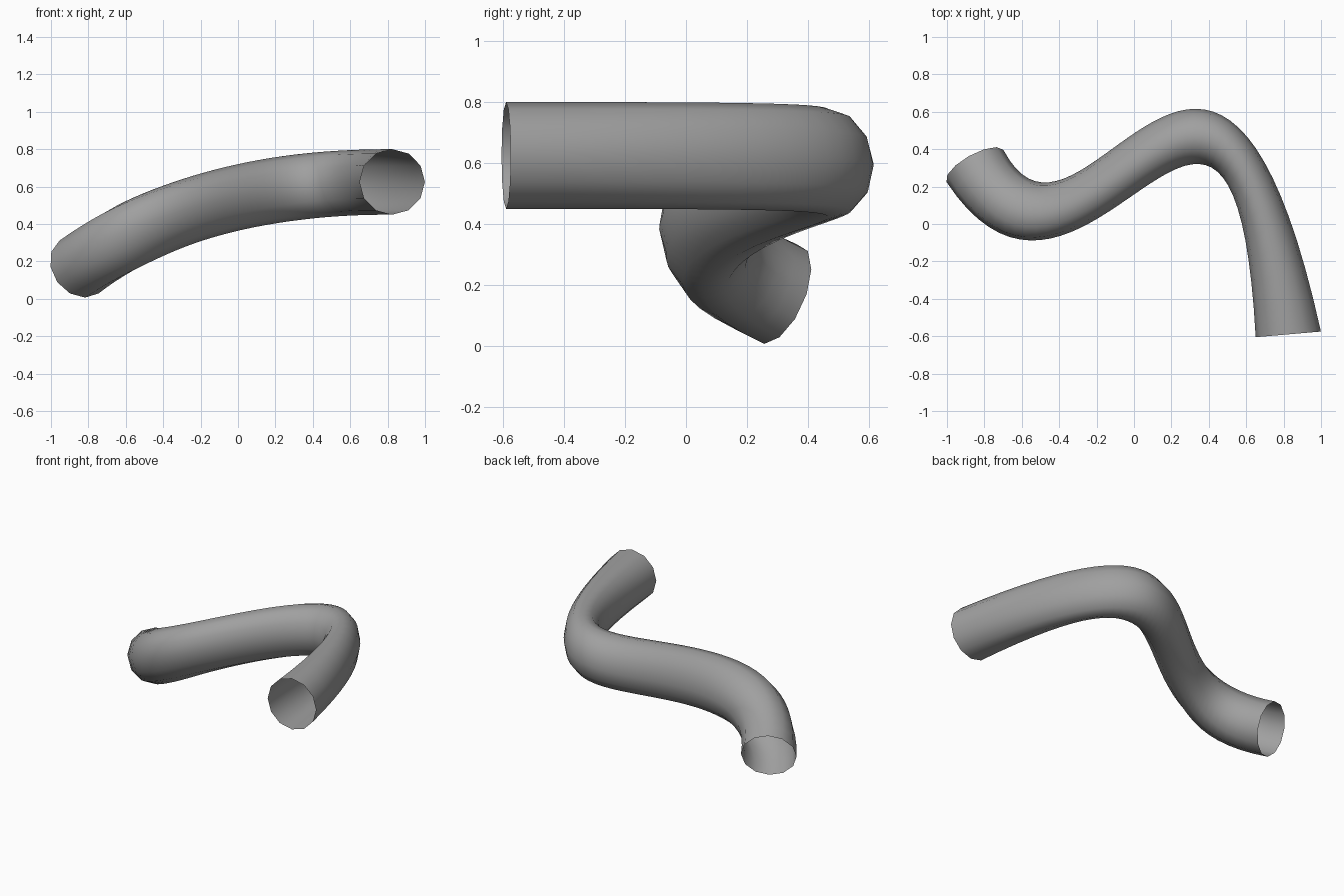
import bpy, bmesh, math
from mathutils import Vector

cube = bpy.data.objects.get("Cube")
if cube:
    bpy.data.objects.remove(cube, do_unlink=True)

SIDES, STEPS, RADIUS = 12, 40, 0.175

# Control points of the centre line, and of the sideways radius along it
PATH = [Vector(p) for p in ((-0.85, 0.31, 0.17), (-0.27, -0.65, 0.60),
                            (0.49, 1.735, 0.625), (0.825, -0.59, 0.625))]
SIDE = [Vector(p) for p in ((0.87, 0.49, 0), (-0.08, 1.46, 0),
                            (-0.23, 1.0, 0), (0.996, 0.086, 0))]


def bezier(p, t):
    s = 1 - t
    return p[0] * s**3 + p[1] * 3 * s * s * t + p[2] * 3 * s * t * t + p[3] * t**3


def tangent(p, t):
    s = 1 - t
    d = (p[1] - p[0]) * s * s + (p[2] - p[1]) * 2 * s * t + (p[3] - p[2]) * t * t
    return d.normalized()


# Grey material
grey = bpy.data.materials.new("grey")
grey.use_nodes = True
colour = (0.35, 0.35, 0.35, 1)
grey.diffuse_color = colour
grey.node_tree.nodes["Principled BSDF"].inputs["Base Color"].default_value = colour

# Open bent tube: rings swept along the centre line
bm = bmesh.new()
rings = []
for i in range(STEPS + 1):
    t = i / STEPS
    centre, side, along = bezier(PATH, t), bezier(SIDE, t), tangent(PATH, t)
    up = (Vector((0, 0, 1)) - along * along.z).normalized()
    ring = []
    for k in range(SIDES):
        a = math.tau * k / SIDES
        ring.append(bm.verts.new(centre + RADIUS * (side * math.cos(a) + up * math.sin(a))))
    rings.append(ring)

for lower, upper in zip(rings, rings[1:]):
    for k in range(SIDES):
        n = (k + 1) % SIDES
        face = bm.faces.new((lower[k], lower[n], upper[n], upper[k]))
        face.smooth = True

# Point the faces outwards
bm.normal_update()
first = bm.faces[:][0]
if first.normal.dot(first.calc_center_median() - PATH[0]) < 0:
    bmesh.ops.reverse_faces(bm, faces=bm.faces[:])

mesh = bpy.data.meshes.new("bent_tube")
bm.to_mesh(mesh)
bm.free()
mesh.materials.append(grey)
tube = bpy.data.objects.new("bent_tube", mesh)
bpy.context.collection.objects.link(tube)
